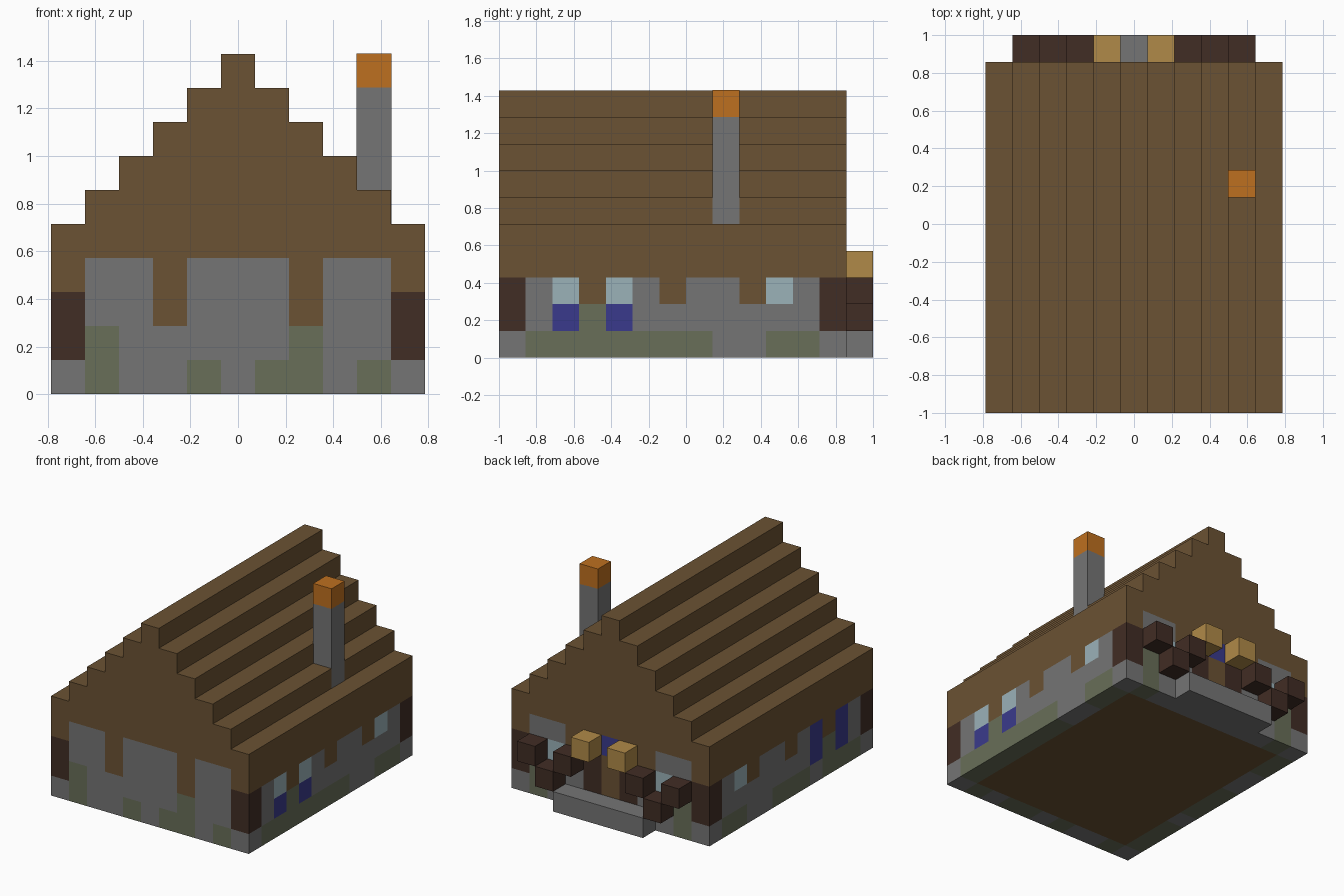
import bpy, bmesh
from mathutils import Vector

if "Cube" in bpy.data.objects:
    bpy.data.objects.remove(bpy.data.objects["Cube"], do_unlink=True)

# House is laid out on a block grid: 11 wide, 14 deep, 10 high
U = 2 / 14
WIDE, DEEP, WALL_H = 11, 13, 4
ORIGIN = Vector((-WIDE / 2, -7, 0))
X, Y, Z = Vector((1, 0, 0)), Vector((0, 1, 0)), Vector((0, 0, 1))


def material(name, rgb):
    m = bpy.data.materials.new(name)
    m.use_nodes = True
    m.diffuse_color = (*rgb, 1)
    m.node_tree.nodes["Principled BSDF"].inputs["Base Color"].default_value = (*rgb, 1)
    return m


MATS = {
    "b": material("plank_brown", (.147, .084, .033)),
    "g": material("stone_grey", (.178, .178, .178)),
    "m": material("moss_green", (.138, .156, .098)),
    "d": material("dark_wood", (.053, .026, .018)),
    "u": material("deep_blue", (.042, .042, .262)),
    "l": material("pale_glass", (.328, .445, .485)),
    "t": material("tan_wood", (.434, .254, .065)),
    "o": material("orange_fire", (.515, .162, .014)),
}
KEYS = list(MATS)


def finish(name, bm, keys):
    bmesh.ops.remove_doubles(bm, verts=bm.verts, dist=.0001)
    me = bpy.data.meshes.new(name)
    bm.to_mesh(me)
    bm.free()
    for k in keys:
        me.materials.append(MATS[k])
    ob = bpy.data.objects.new(name, me)
    bpy.context.collection.objects.link(ob)
    return ob


def panel(name, rows, start, across, up, flip=False):
    """Grid of square cells coloured by letter, rows listed from the top."""
    bm = bmesh.new()
    for v, row in enumerate(reversed(rows)):
        for u, key in enumerate(row):
            quad = [(u, v), (u + 1, v), (u + 1, v + 1), (u, v + 1)]
            if flip:
                quad.reverse()
            f = bm.faces.new([bm.verts.new((ORIGIN + start + across * a + up * b) * U)
                              for a, b in quad])
            f.material_index = KEYS.index(key)
    return finish(name, bm, KEYS)


def box(name, key, lo, size, grow=0):
    bm = bmesh.new()
    bmesh.ops.create_cube(bm, size=1)
    lo, size = Vector(lo), Vector(size)
    for v in bm.verts:
        p = Vector(c * (s + grow) for c, s in zip(v.co, size))
        v.co = (ORIGIN + lo + size / 2 + p) * U
    return finish(name, bm, key)


# Walls
front = ["bggbgggbggb",
         "dggbgggbggd",
         "dmgggggmggd",
         "gmggmgmmgmg"]
back = ["bggbbubbggb",
        "dglbdbdblgd",
        "dmggdbdggmd",
        "gmgggggggmg"]
left = ["b" * DEEP,
        "dglblgbggblgd",
        "dgumugggggggd",
        "gmmmmmmmggmmg"]
right = ["b" * DEEP,
         "dgubugbggblgd",
         "dgumugggggggd",
         "gmmmgmmmggmmg"]
panel("front_wall", front, Vector(), X, Z)
panel("back_wall", back, Y * DEEP, X, Z, True)
panel("left_wall", left, X * WIDE, Y, Z)
panel("right_wall", right, Vector(), Y, Z, True)

# Floor: planks inside a ring that carries on the lowest wall blocks
floor = [back[-1]]
for y in reversed(range(1, DEEP - 1)):
    floor.append(right[-1][y] + "b" * (WIDE - 2) + left[-1][y])
floor.append(front[-1])
panel("floor", floor, Vector(), X, Y, True)

# Stepped gable roof: one stair profile extruded along the house
profile = []
for i in range(6):
    profile += [(i, WALL_H + i), (i, WALL_H + i + 1)]
profile += [(WIDE - x, z) for x, z in reversed(profile)]
bm = bmesh.new()
cap = bm.faces.new([bm.verts.new((ORIGIN + X * x + Z * z) * U) for x, z in profile])
out = bmesh.ops.extrude_face_region(bm, geom=[cap], use_keep_orig=True)
moved = [e for e in out["geom"] if isinstance(e, bmesh.types.BMVert)]
bmesh.ops.translate(bm, verts=moved, vec=Y * DEEP * U)
bmesh.ops.recalc_face_normals(bm, faces=bm.faces)
finish("stepped_roof", bm, "b")

# Chimney and its glowing cap
box("chimney", "g", (9, 8, 5), (1, 1, 4), .02)
box("chimney_cap", "o", (9, 8, 9), (1, 1, 1), .02)

# Porch: stone step, zigzag rail and two lanterns either side of the door
box("back_step", "g", (3, DEEP, 0), (5, 1, 1))
for side, mirror in (("right", False), ("left", True)):
    for i, z in ((1, 2), (2, 1), (3, 2)):
        x = WIDE - 1 - i if mirror else i
        box(f"{side}_rail_block_{i}", "d", (x, DEEP, z), (1, 1, 1))
    x = WIDE - 5 if mirror else 4
    box(f"{side}_lantern", "t", (x, DEEP, 3), (1, 1, 1))
